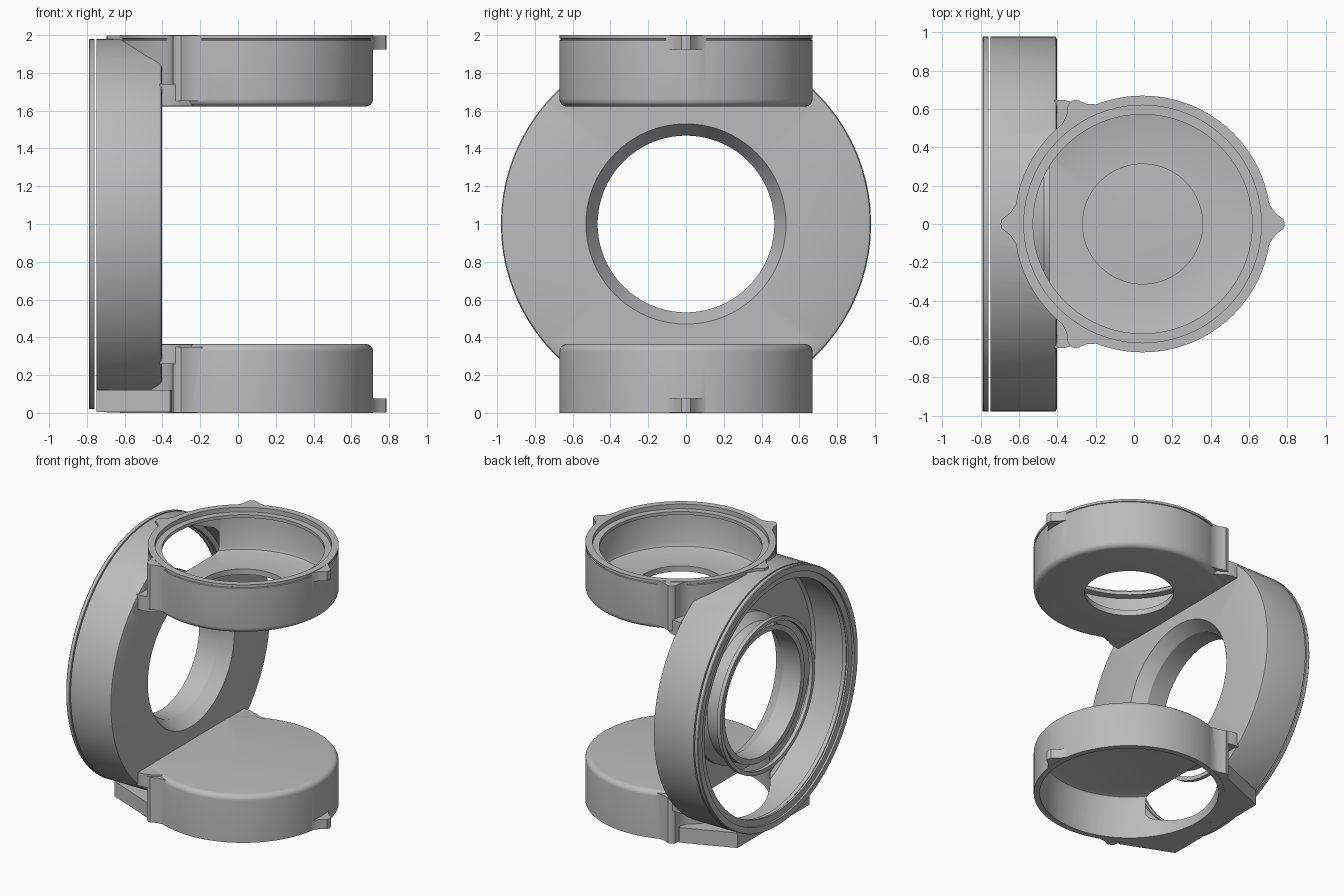
import bpy, bmesh
from math import radians, cos, sin, pi
from mathutils import Matrix

cube = bpy.data.objects.get("Cube")
if cube:
    bpy.data.objects.remove(cube, do_unlink=True)

grey = bpy.data.materials.new("machined_grey")
grey.use_nodes = True
COLOUR = (0.5, 0.5, 0.5, 1)
grey.diffuse_color = COLOUR
grey.node_tree.nodes["Principled BSDF"].inputs["Base Color"].default_value = COLOUR

CUP_X, SEGMENTS = 0.045, 80
TO_X = Matrix.Translation((0, 0, 1)) @ Matrix.Rotation(pi / 2, 4, "Y")
TOP = Matrix.Translation((CUP_X, 0, 0))
BOTTOM = Matrix.Translation((CUP_X, 0, 2)) @ Matrix.Rotation(pi, 4, "X")


def finish(name, bm, matrix):
    bm.transform(matrix)
    bmesh.ops.remove_doubles(bm, verts=bm.verts, dist=1e-5)
    bmesh.ops.recalc_face_normals(bm, faces=bm.faces)
    mesh = bpy.data.meshes.new(name)
    bm.to_mesh(mesh)
    bm.free()
    mesh.materials.append(grey)
    obj = bpy.data.objects.new(name, mesh)
    bpy.context.collection.objects.link(obj)
    return obj


def lathe(name, profile, matrix):
    """Spin a closed (radius, height) profile around its local z axis."""
    bm = bmesh.new()
    verts = [bm.verts.new((r, 0, h)) for r, h in profile]
    edges = [bm.edges.new((verts[i - 1], verts[i])) for i in range(len(verts))]
    bmesh.ops.spin(bm, geom=verts + edges, cent=(0, 0, 0), axis=(0, 0, 1),
                   angle=2 * pi, steps=SEGMENTS, use_merge=False)
    bmesh.ops.remove_doubles(bm, verts=bm.verts, dist=1e-5)
    bmesh.ops.dissolve_degenerate(bm, edges=bm.edges, dist=1e-5)
    return finish(name, bm, matrix)


def disc(name, radius, low, high, matrix):
    return lathe(name, [(0, low), (radius, low), (radius, high), (0, high)], matrix)


def prism(name, half, low, high, matrix):
    """Extrude an outline, given as its +y half, mirrored across y = 0."""
    outline = half + [(x, -y) for x, y in reversed(half) if y > 0]
    bm = bmesh.new()
    face = bm.faces.new([bm.verts.new((x, y, low)) for x, y in outline])
    top = bmesh.ops.extrude_face_region(bm, geom=[face])["geom"]
    bmesh.ops.translate(bm, vec=(0, 0, high - low),
                        verts=[v for v in top if isinstance(v, bmesh.types.BMVert)])
    return finish(name, bm, matrix)


def combine(target, parts, operation):
    for part in parts:
        mod = target.modifiers.new(part.name, "BOOLEAN")
        mod.operation, mod.solver, mod.object = operation, "EXACT", part
        mesh = bpy.data.meshes.new_from_object(
            target.evaluated_get(bpy.context.evaluated_depsgraph_get()))
        target.modifiers.clear()
        target.data = mesh
        bpy.data.objects.remove(part, do_unlink=True)


# Large upright ring housing
housing = lathe("yoke_housing", [(0, -0.75), (0.98, -0.75), (0.98, -0.42),
                                 (0.975, -0.407), (0.962, -0.402), (0, -0.402)], TO_X)

# Upper and lower cups, their lugs and the webs joining them to the ring
LUG = [(0.60, 0.13), (0.66, 0.105), (0.69, 0.06), (0.715, 0.04), (0.735, 0.025), (0.742, 0)]
WEB = [(-0.46, 0.648), (-0.41, 0.648), (-0.36, 0.635), (-0.29, 0.59), (-0.25, 0.5)]
FLANGE_GROOVE = [(0.67, 1.972), (0.664, 1.975), (0.664, 1.98), (0.67, 1.983)]
HOLLOW = [(0, 1.665), (0.59, 1.665), (0.617, 1.675), (0.628, 1.70)]
UPPER_CAVITY = HOLLOW + [(0.628, 1.94), (0.572, 1.94), (0.572, 1.965),
                         (0.62, 1.965), (0.62, 2.1), (0, 2.1)]
LOWER_CAVITY = HOLLOW + [(0.628, 2.1), (0, 2.1)]
solids, cutters = [], []
for side, place, floor, groove, cavity in (
        ("upper", TOP, 1.622, FLANGE_GROOVE, UPPER_CAVITY),
        ("lower", BOTTOM, 1.635, [], LOWER_CAVITY)):
    fillet = [(0.63 + 0.04 * sin(a), floor + 0.04 - 0.04 * cos(a))
              for a in (radians(15 * i) for i in range(7))]
    solids.append(lathe(side + "_cup", [(0, floor)] + fillet + groove +
                        [(0.67, 2.0), (0, 2.0)], place))
    solids.append(prism(side + "_web", WEB, floor + 0.003, 1.74, place))
    for angle, low in ((0, 1.925), (120, 1.65), (180, 1.925), (240, 1.65)):
        solids.append(prism(side + "_lug", LUG, low, 1.998,
                            place @ Matrix.Rotation(radians(angle), 4, "Z")))
    cutters.append(lathe(side + "_cup_cavity", cavity, place))

# Flat flared foot under the ring
solids.append(prism("foot", [(-0.749, 0.44), (-0.36, 0.60), (-0.3, 0.4)], 0.004, 0.12, Matrix()))
combine(housing, solids, "UNION")

# Hollow the ring and cups, then open the centre and upper floor
cutters.append(lathe("ring_cavity", [(0, -0.9), (0.89, -0.9), (0.89, -0.72), (0.93, -0.72),
                                     (0.93, -0.46), (0.91, -0.44), (0, -0.44)], TO_X))
cutters.append(disc("centre_hole", 0.53, -0.6, -0.3, TO_X))
cutters.append(disc("upper_floor_hole", 0.313, 1.5, 1.8, TOP))
combine(housing, cutters, "DIFFERENCE")

# Hub tube with tapered mouth and a low collar
hub = lathe("hub_tube", [(0.53, -0.403), (0.468, -0.50), (0.468, -0.66), (0.51, -0.66),
                         (0.51, -0.54), (0.56, -0.47), (0.56, -0.435), (0.532, -0.435)], TO_X)

# Loose retaining ring around the hub
retainer = lathe("retaining_ring", [(0.55, -0.70), (0.58, -0.70), (0.58, -0.67), (0.55, -0.67)], TO_X)

# Thin rear rim, separated by a narrow slot
rim = lathe("rear_rim", [(0.975, -0.79), (0.98, -0.785), (0.98, -0.76), (0.88, -0.76),
                         (0.88, -0.775), (0.93, -0.775), (0.93, -0.79)], TO_X)

# Smooth curved walls while keeping sharp edges
for obj in (housing, hub, retainer, rim):
    bpy.ops.object.select_all(action="DESELECT")
    obj.select_set(True)
    bpy.context.view_layer.objects.active = obj
    bpy.ops.object.shade_smooth_by_angle(angle=radians(30))
